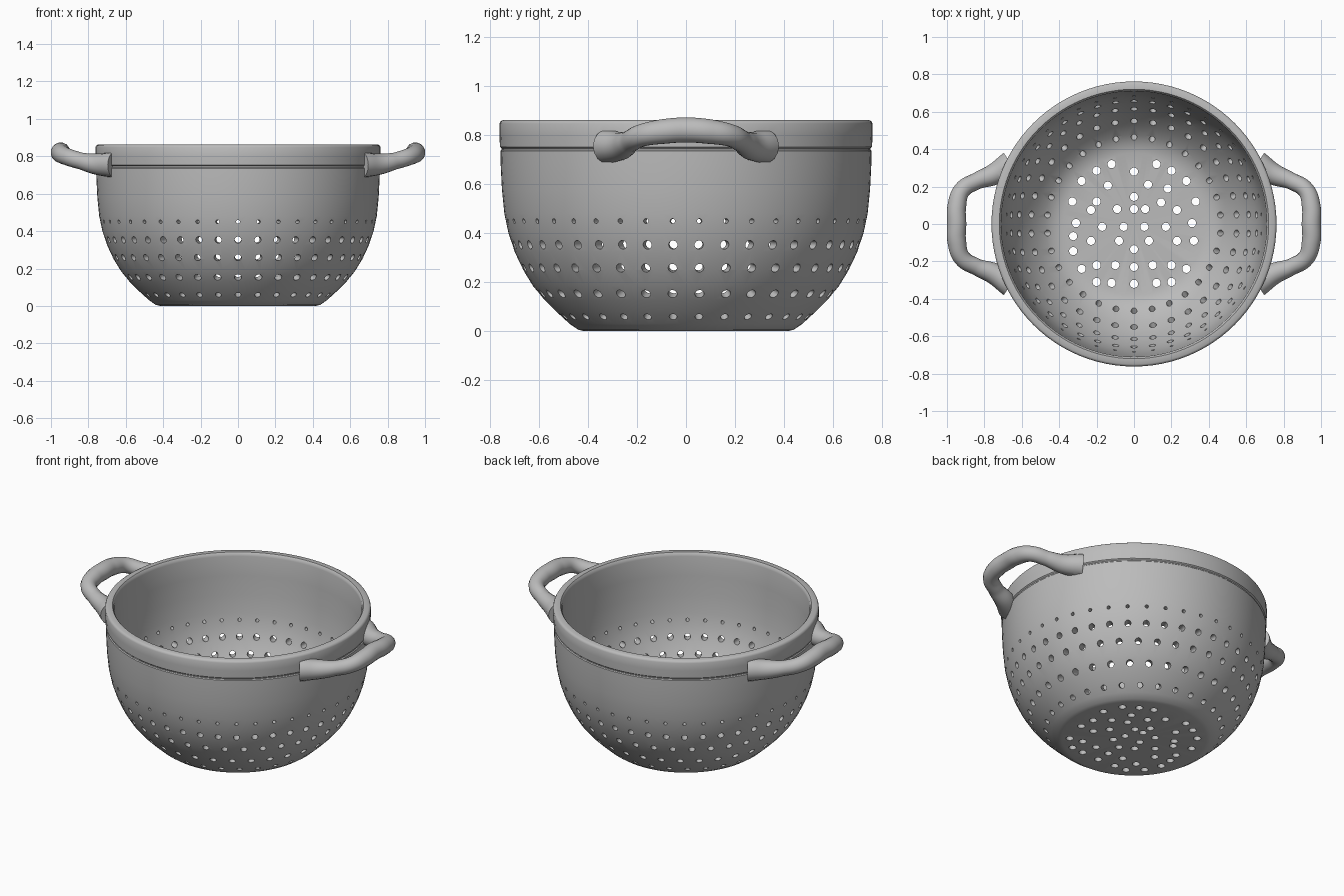
import bpy, bmesh, math
from mathutils import Matrix, Vector

cube = bpy.data.objects.get("Cube")
if cube:
    bpy.data.objects.remove(cube, do_unlink=True)

grey = bpy.data.materials.new("matte grey")
grey.use_nodes = True
COLOUR = (0.5, 0.5, 0.5, 1)
grey.diffuse_color = COLOUR
for node in grey.node_tree.nodes:
    if node.type == 'BSDF_PRINCIPLED':
        node.inputs["Base Color"].default_value = COLOUR
        node.inputs["Roughness"].default_value = 0.6


def make_object(name, bm):
    """Clean a closed bmesh and link it as an object."""
    bmesh.ops.remove_doubles(bm, verts=bm.verts, dist=0.0002)
    bmesh.ops.recalc_face_normals(bm, faces=bm.faces)
    mesh = bpy.data.meshes.new(name)
    bm.to_mesh(mesh)
    bm.free()
    mesh.materials.append(grey)
    obj = bpy.data.objects.new(name, mesh)
    bpy.context.collection.objects.link(obj)
    return obj


def lathe(name, profile, steps=96):
    """Revolve an (r, z) profile around the z axis."""
    bm = bmesh.new()
    verts = [bm.verts.new((r, 0, z)) for r, z in profile]
    edges = [bm.edges.new(pair) for pair in zip(verts, verts[1:])]
    bmesh.ops.spin(bm, geom=verts + edges, cent=(0, 0, 0), axis=(0, 0, 1),
                   angle=math.tau, steps=steps, use_merge=True)
    return make_object(name, bm)


def combine(target, tool, operation):
    """Apply a boolean and discard the tool object."""
    tool.hide_render = True
    mod = target.modifiers.new(operation.lower(), 'BOOLEAN')
    mod.operation, mod.solver, mod.object = operation, 'EXACT', tool
    bpy.context.view_layer.objects.active = target
    bpy.ops.object.modifier_apply(modifier=mod.name)
    bpy.data.objects.remove(tool, do_unlink=True)


def handle(side):
    """Looped grip that flares where it meets the bowl."""
    half = [(.66, .32, .755, .07), (.75, .265, .757, .057), (.84, .23, .775, .045),
            (.92, .18, .8, .046), (.948, .09, .816, .051)]
    path = half + [(.948, 0, .822, .052)] + [(x, -y, z, r) for x, y, z, r in half[::-1]]
    curve = bpy.data.curves.new("handle_path", 'CURVE')
    curve.dimensions = '3D'
    curve.bevel_depth = 1
    curve.bevel_resolution = 6
    curve.use_fill_caps = True
    curve.resolution_u = 8
    spline = curve.splines.new('BEZIER')
    spline.bezier_points.add(len(path) - 1)
    for point, (x, y, z, r) in zip(spline.bezier_points, path):
        point.co = (side * x, y, z)
        point.radius = r
        point.handle_left_type = point.handle_right_type = 'AUTO'
    temp = bpy.data.objects.new("handle_path", curve)
    bpy.context.collection.objects.link(temp)
    bpy.context.view_layer.update()
    mesh = bpy.data.meshes.new_from_object(
        temp.evaluated_get(bpy.context.evaluated_depsgraph_get()))
    bm = bmesh.new()
    bm.from_mesh(mesh)
    bpy.data.objects.remove(temp, do_unlink=True)
    return make_object("handle", bm)


def drill(bm, centre, direction, radius, depth):
    """Add one cylindrical hole cutter."""
    turn = Vector(direction).to_track_quat('Z', 'Y').to_matrix().to_4x4()
    bmesh.ops.create_cone(bm, cap_ends=True, segments=14, radius1=radius, radius2=radius,
                          depth=depth, matrix=Matrix.Translation(centre) @ turn)


# Solid outer form with a shallow line below the rim
bowl = lathe("colander_bowl", [
    (0, 0), (.415, 0), (.44, .006), (.475, .03), (.53, .08), (.58, .13), (.625, .185),
    (.665, .25), (.7, .325), (.725, .4), (.742, .48), (.752, .58), (.757, .68),
    (.758, .736), (.753, .741), (.753, .747), (.76, .753), (.762, .8), (.762, .848),
    (.758, .857), (.75, .862), (0, .862)])

# Handles are joined before hollowing so that the inside stays clean
for side in (1, -1):
    combine(bowl, handle(side), 'UNION')

# Hollow
combine(bowl, lathe("cavity", [
    (0, .05), (.38, .05), (.43, .063), (.475, .09), (.525, .14), (.575, .2), (.615, .265),
    (.65, .335), (.675, .41), (.69, .49), (.7, .6), (.706, .72), (.71, .84),
    (.713, .853), (.722, .864), (.722, 1), (0, 1)]), 'DIFFERENCE')

# Wall holes: height, wall radius, count, hole radius, tilt in degrees
holes = bmesh.new()
for z, r, count, size, tilt in [(.06, .505, 30, .016, 30), (.152, .6, 34, .019, 20),
                                (.258, .67, 38, .018, 8), (.353, .71, 42, .018, 3),
                                (.45, .735, 42, .01, 0)]:
    for i in range(count):
        a = math.tau * i / count - math.pi / 2
        t = math.radians(tilt)
        out = Vector((math.cos(a) * math.cos(t), math.sin(a) * math.cos(t), -math.sin(t)))
        centre = Vector((r * math.cos(a), r * math.sin(a), z))
        drill(holes, centre - out * 0.02, out, size, .16)

# Floor holes: mirrored pairs, a middle column and a few strays
mirrored = [(.12, .32), (.2, .285), (.28, .23), (.33, .12), (.23, .075), (.31, .005),
            (.17, -.015), (.055, -.015), (.23, -.09), (.08, -.09), (.28, -.24),
            (.2, -.22), (.1, -.22), (.2, -.31), (.12, -.315)]
strays = [(-.14, .205), (-.2, .12), (-.09, .08), (-.325, -.065), (-.325, -.145),
          (.075, .21), (.18, .19), (.145, .115), (.06, .08), (.32, -.09)]
spots = strays + [(s * x, y) for x, y in mirrored for s in (1, -1)]
spots += [(0, y) for y in (.28, .145, .08, -.135, -.23, -.32)]
for x, y in spots:
    drill(holes, (x, y, .025), (0, 0, 1), .022, .12)
combine(bowl, make_object("hole_cutters", holes), 'DIFFERENCE')

# Smooth shading with crisp hole edges
bpy.ops.object.select_all(action='DESELECT')
bowl.select_set(True)
bpy.context.view_layer.objects.active = bowl
bpy.ops.object.shade_smooth_by_angle(angle=math.radians(40))
